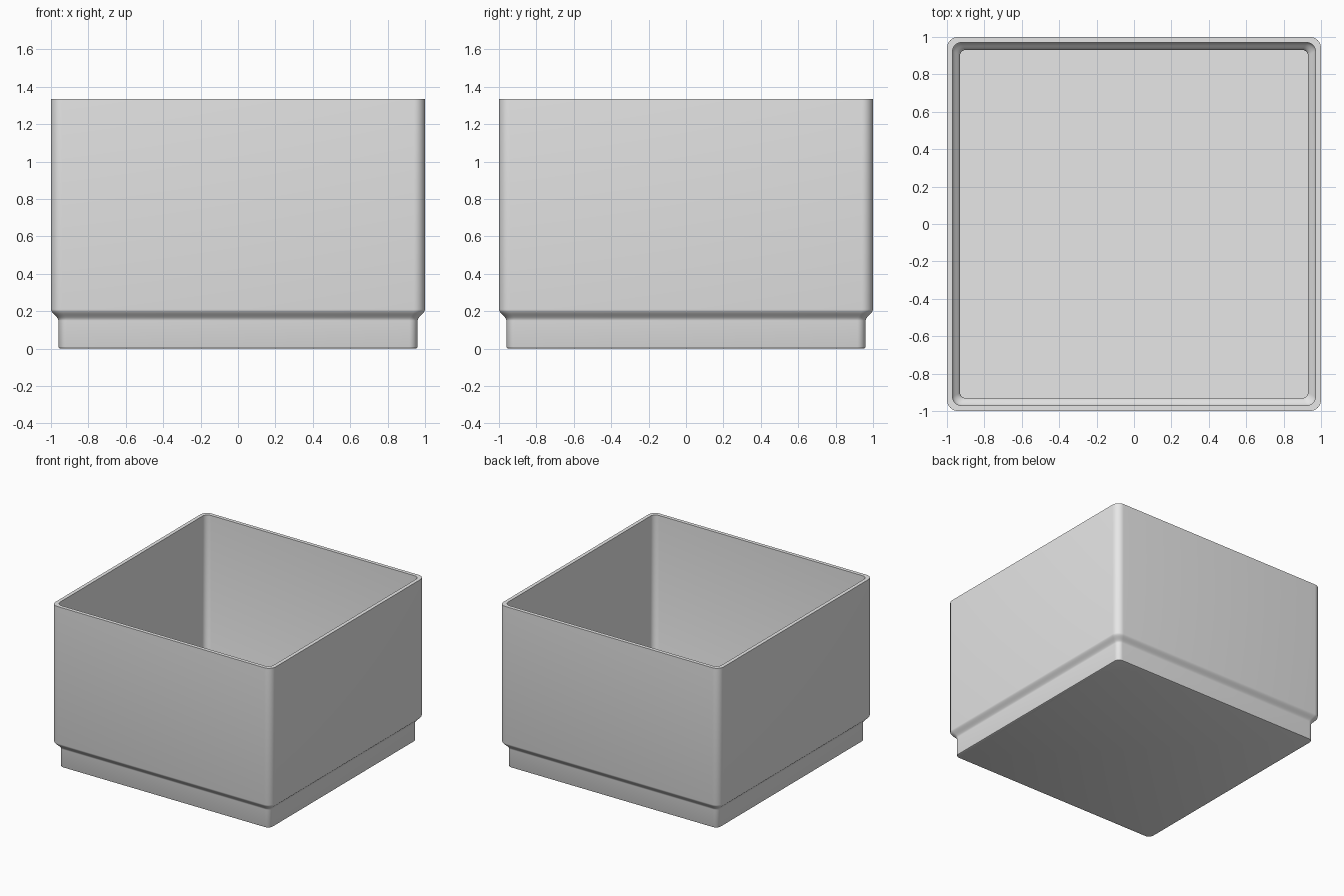
import bpy, bmesh, math

cube = bpy.data.objects.get("Cube")
if cube:
    bpy.data.objects.remove(cube, do_unlink=True)

ARC_STEPS = 8


def make_material(name, rgb):
    mat = bpy.data.materials.new(name)
    mat.use_nodes = True
    mat.diffuse_color = (*rgb, 1)
    mat.node_tree.nodes["Principled BSDF"].inputs["Base Color"].default_value = (*rgb, 1)
    return mat


def rounded_square(bm, half, radius, z):
    """Ring of vertices around a square with rounded corners."""
    ring = []
    for corner in range(4):
        mid = math.radians(45 + 90 * corner)
        cx = math.copysign(half - radius, math.cos(mid))
        cy = math.copysign(half - radius, math.sin(mid))
        for i in range(ARC_STEPS + 1):
            a = math.radians(90 * corner + 90 * i / ARC_STEPS)
            ring.append(bm.verts.new((cx + radius * math.cos(a),
                                      cy + radius * math.sin(a), z)))
    return ring


def shoulder(inset, lift):
    """Smooth S-shaped step from the narrow foot to the wide wall."""
    points = []
    for i in range(9):
        t = i / 8
        ease = t * t * (3 - 2 * t)
        points.append((0.96 - inset + 0.04 * ease, 0.15 + lift + 0.06 * t))
    return points


# Outer side, bottom to rim, then inner side, rim to floor
HEIGHT, WALL = 1.335, 0.03
outer = [(0.95, 0), (0.957, 0.003), (0.96, 0.01)] + shoulder(0, 0) + [(1.0, HEIGHT)]
inner = [(1.0 - WALL, HEIGHT)] + shoulder(WALL, 0.012)[::-1] + [(0.96 - WALL, WALL)]

bm = bmesh.new()
rings = [rounded_square(bm, h, 0.06 - (1 - h) * 0.4, z) for h, z in outer]
rings += [rounded_square(bm, h, 0.06 - (1 - h) * 0.45, z) for h, z in inner]
for low, high in zip(rings, rings[1:]):
    for i in range(len(low)):
        j = (i + 1) % len(low)
        bm.faces.new((low[i], low[j], high[j], high[i]))
bm.faces.new(rings[0][::-1])   # underside
bm.faces.new(rings[-1])        # inside floor
bmesh.ops.recalc_face_normals(bm, faces=bm.faces)

mesh = bpy.data.meshes.new("open_box")
bm.to_mesh(mesh)
bm.free()
box = bpy.data.objects.new("open_box", mesh)
bpy.context.collection.objects.link(box)
mesh.materials.append(make_material("light grey", (0.8, 0.8, 0.8)))

bpy.context.view_layer.objects.active = box
box.select_set(True)
bpy.ops.object.shade_smooth_by_angle(angle=math.radians(40))
